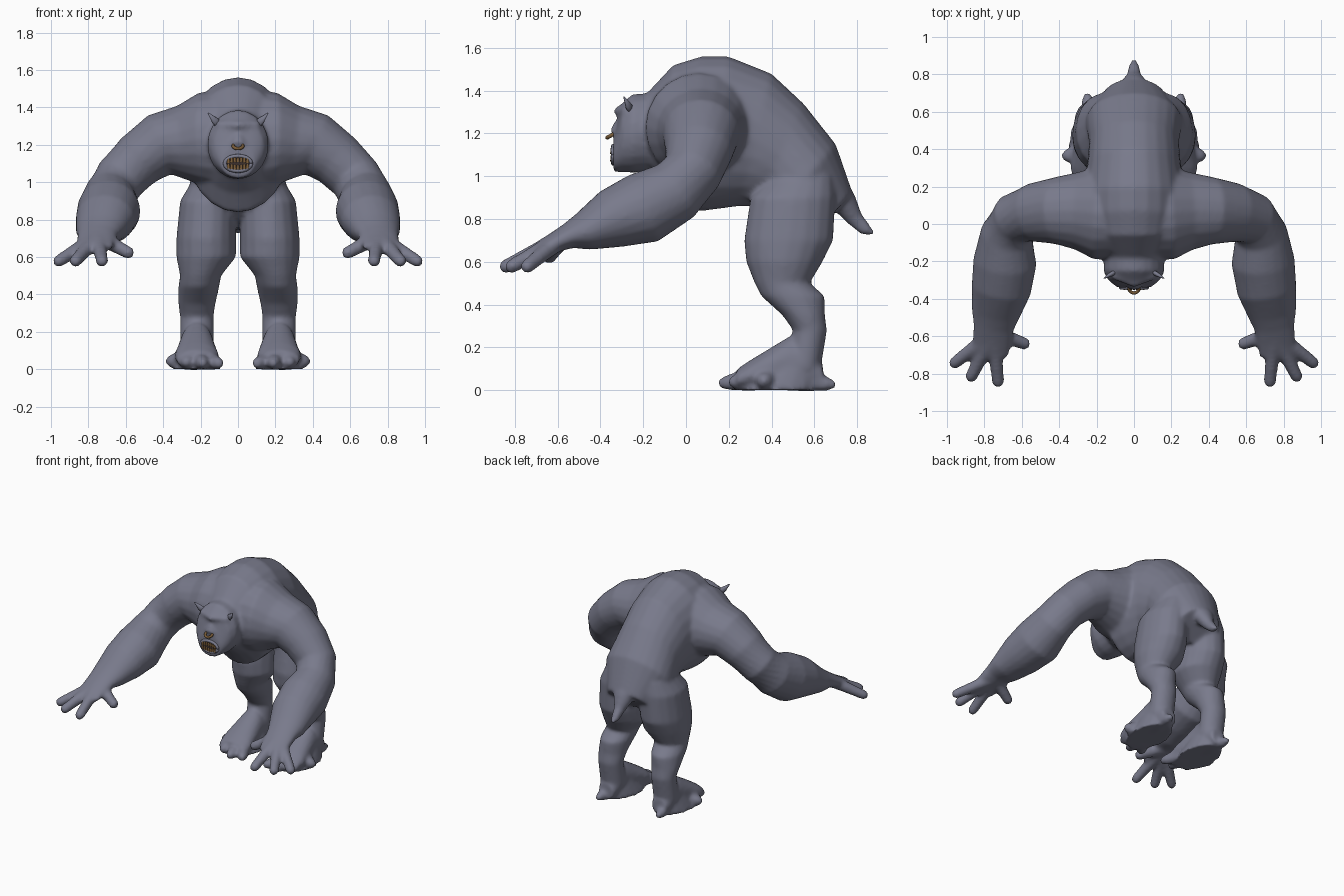
import bpy, bmesh, math
from mathutils import Vector

if "Cube" in bpy.data.objects:
    bpy.data.objects.remove(bpy.data.objects["Cube"])


def material(name, rgb):
    mat = bpy.data.materials.new(name)
    mat.use_nodes = True
    mat.diffuse_color = (*rgb, 1)
    mat.node_tree.nodes["Principled BSDF"].inputs["Base Color"].default_value = (*rgb, 1)
    return mat


skin = material("slate skin", (.19, .195, .26))
brass = material("dull brass", (.2, .11, .04))
dark = material("dark mouth", (.045, .03, .025))


def circle(count):
    """Cosine and sine pairs around a full turn."""
    return [(math.cos(math.tau * i / count), math.sin(math.tau * i / count)) for i in range(count)]


def loft(bm, rings, sides=18):
    """Skin closed rings given as (centre, half axis a, half axis b)."""
    loops = []
    for centre, axis_a, axis_b in rings:
        loops.append([bm.verts.new(Vector(centre) + Vector(axis_a) * c + Vector(axis_b) * s)
                      for c, s in circle(sides)])
    for lower, upper in zip(loops, loops[1:]):
        for i in range(sides):
            j = (i + 1) % sides
            bm.faces.new((lower[i], lower[j], upper[j], upper[i]))
    bm.faces.new(loops[0][::-1])
    bm.faces.new(loops[-1])


def tube(bm, points, mirror=1, sides=16):
    """Loft along points (x, y, z, horizontal radius, vertical radius)."""
    centres = [Vector((mirror * x, y, z)) for x, y, z, *radii in points]
    rings = []
    for i, (*centre, across, upright) in enumerate(points):
        ahead = centres[min(i + 1, len(centres) - 1)]
        behind = centres[max(i - 1, 0)]
        along = (ahead - behind).normalized()
        side = along.cross(Vector((0, 0, 1))).normalized()
        rings.append((centres[i], side * across, side.cross(along) * upright))
    loft(bm, rings, sides)


def spokes(bm, base, slope, radii, spread, mirror):
    """Fan of tapering digits from one base; spread holds (angle from the front, length)."""
    for angle, length in spread:
        turn = math.radians(angle)
        heading = Vector((math.sin(turn), -math.cos(turn), -slope)) * length
        steps = [i / (len(radii) - 1) for i in range(len(radii))]
        # Ease out so that the last rings sit close together and round the tip
        tube(bm, [(*(Vector(base) + heading * math.sin(step * math.pi / 2)), radius, radius)
                  for step, radius in zip(steps, radii)], mirror, 10)


def finish(bm, name, mat, smooth=True):
    bmesh.ops.recalc_face_normals(bm, faces=bm.faces)
    mesh = bpy.data.meshes.new(name)
    bm.to_mesh(mesh)
    bm.free()
    mesh.materials.append(mat)
    for face in mesh.polygons:
        face.use_smooth = smooth
    obj = bpy.data.objects.new(name, mesh)
    bpy.context.collection.objects.link(obj)
    return obj


body = bmesh.new()

# Hunched torso: top y, z, bottom y, z, half width
spine = [(-.19, 1.38, -.17, 1.03, .15), (-.06, 1.52, -.07, .94, .24), (.07, 1.56, 0, .84, .28),
         (.2, 1.56, .1, .84, .28), (.4, 1.48, .25, .86, .25), (.55, 1.34, .33, .86, .24),
         (.7, 1.15, .4, .8, .26), (.78, .92, .6, .74, .16)]
rings = []
for top_y, top_z, low_y, low_z, width in spine:
    top, low = Vector((0, top_y, top_z)), Vector((0, low_y, low_z))
    rings.append(((top + low) / 2, (width, 0, 0), (top - low) / 2))
loft(body, rings, 24)

# Short tail
tube(body, [(0, .64, 1, .1, .08), (0, .74, .88, .08, .06), (0, .79, .8, .04, .04),
            (0, .84, .75, .03, .03), (0, .88, .73, .01, .01)])

# Head: y, centre z, half width, half height
head = [(-.08, 1.21, .15, .18), (-.25, 1.2, .165, .185), (-.3, 1.18, .14, .16),
        (-.34, 1.1, .09, .08)]
loft(body, [((0, y, z), (width, 0, 0), (0, 0, height)) for y, z, width, height in head], 20)

# Brow and nose
tube(body, [(x, abs(x) * .4 - .31, 1.305, .03, .025) for x in (-.11, 0, .11)])
tube(body, [(0, -.27, 1.3, .025, .025), (0, -.32, 1.23, .03, .025), (0, -.34, 1.2, .04, .02)])

# Arm, flaring into the chest and back at its root
arm = [(0, .05, 1.22, .24, .28), (.2, .06, 1.23, .25, .25), (.3, .07, 1.21, .21, .2),
       (.42, .07, 1.2, .18, .17), (.53, .06, 1.12, .16, .15), (.63, .03, 1.02, .14, .14),
       (.68, -.05, .93, .14, .15), (.69, -.2, .85, .17, .17), (.71, -.35, .8, .16, .14),
       (.74, -.48, .74, .13, .09), (.75, -.55, .72, .11, .06), (.77, -.7, .65, .1, .03)]
fingers = [(-70, .2), (-5, .29), (27, .29), (52, .29)]

# Leg: centre x, y, z, half width, half depth
leg = [(.14, .54, 1, .11, .15), (.16, .5, .9, .15, .2), (.17, .48, .7, .16, .21),
       (.17, .46, .6, .16, .18), (.2, .45, .5, .11, .13), (.21, .5, .44, .11, .15),
       (.22, .55, .35, .1, .1), (.22, .58, .28, .09, .08), (.22, .55, .1, .09, .08)]

# Foot: y, half width, top height
foot = [(.64, .06, .12), (.54, .09, .24), (.48, .09, .25), (.3, .12, .14), (.24, .11, .1)]
# Four toes and the heel spur
toes = [(-30, .26), (-8, .25), (18, .21), (75, .17), (174, .3)]

for mirror in (1, -1):
    tube(body, arm, mirror, 20)
    spokes(body, (.75, -.58, .71), .5, (.05, .04, .036, .034, .02), fingers, mirror)
    loft(body, [((mirror * x, y, z), (width, 0, 0), (0, depth, 0)) for x, y, z, width, depth in leg])
    loft(body, [((mirror * .22, y, height / 2), (width, 0, 0), (0, 0, height / 2))
                for y, width, height in foot])
    # Flat sole, sloping up to the ankle
    loft(body, [((mirror * .22, .42 + z / 2, z), (.13 - z / 3, 0, 0), (0, .2 - z / 2, 0))
                for z in (0, .05, .14)])
    spokes(body, (.22, .4, .06), .12, (.06, .05, .035, .018), toes, mirror)

# Fuse the overlapping volumes into one skin
hide = finish(body, "body", skin)
fuse = hide.modifiers.new("fuse", "REMESH")
fuse.mode = "VOXEL"
fuse.voxel_size = .012
fuse.use_smooth_shade = True
soften = hide.modifiers.new("soften", "SMOOTH")
soften.factor = .5
soften.iterations = 9

# Pointed ears and eyes
for mirror, side in ((1, "left"), (-1, "right")):
    bm = bmesh.new()
    tube(bm, [(.09, -.25, 1.3, .014, .026), (.125, -.27, 1.33, .012, .02),
              (.16, -.29, 1.37, .003, .003)], mirror, 8)
    finish(bm, side + "_ear", skin)
    bm = bmesh.new()
    bmesh.ops.create_uvsphere(bm, u_segments=12, v_segments=8, radius=.024)
    bmesh.ops.translate(bm, verts=bm.verts, vec=(mirror * .06, -.28, 1.26))
    finish(bm, side + "_eye", skin)

# Nose ring, hanging forward
bpy.ops.mesh.primitive_torus_add(location=(0, -.346, 1.193), rotation=(math.pi / 6, 0, 0),
                                 major_segments=20, minor_segments=8,
                                 major_radius=.026, minor_radius=.009)
ring = bpy.context.object
ring.name = "nose_ring"
ring.data.materials.append(brass)
bpy.ops.object.shade_smooth()

# Open mouth with lips and two rows of teeth
bm = bmesh.new()
loft(bm, [((0, y, 1.1), (.066, 0, 0), (0, 0, .036)) for y in (-.338, -.346)], 20)
finish(bm, "mouth", dark, False)
bm = bmesh.new()
outline = circle(20)
loft(bm, [((.07 * c, -.34, 1.1 + .04 * s), (.011 * c, 0, .011 * s), (0, .011, 0))
          for c, s in outline + outline[:1]], 8)
finish(bm, "lips", skin)
bm = bmesh.new()
for i in range(-3, 4):
    reach = .02 * math.cos(i / 4)
    for row in (reach, -reach):
        tooth = bmesh.ops.create_cone(bm, segments=6, radius1=.0095, radius2=.007, depth=.024)
        bmesh.ops.translate(bm, verts=tooth["verts"], vec=(i * .017, -.345, 1.1 + row))
finish(bm, "teeth", brass)
